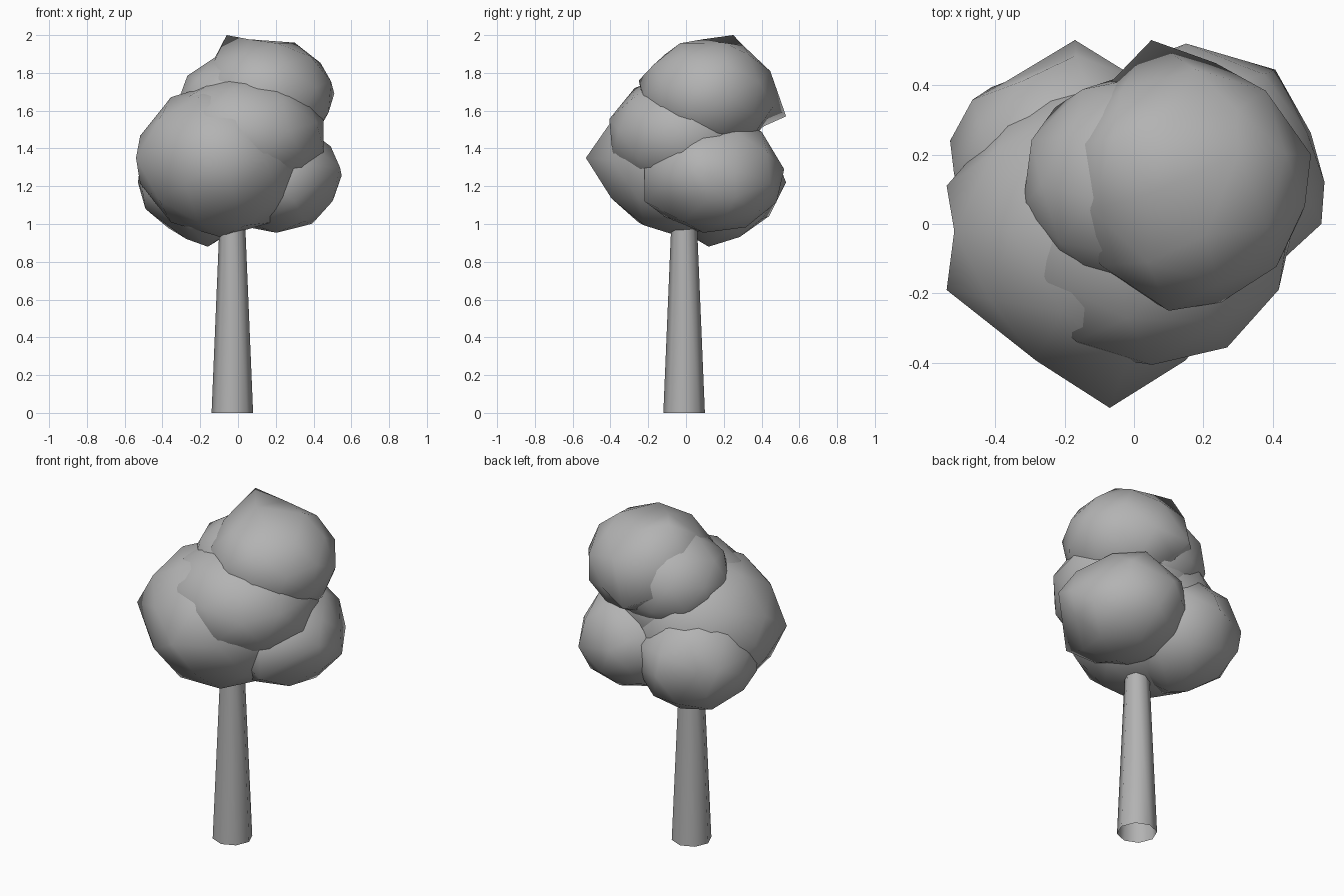
import bpy
import bmesh
import math
from mathutils import Vector, Matrix, Euler

cube = bpy.data.objects.get("Cube")
if cube:
    bpy.data.objects.remove(cube)

# One grey for the whole tree
grey = bpy.data.materials.new("plain grey")
grey.use_nodes = True
colour = (0.45, 0.45, 0.45, 1)
grey.diffuse_color = colour
grey.node_tree.nodes["Principled BSDF"].inputs["Base Color"].default_value = colour


def finish(name, bm):
    mesh = bpy.data.meshes.new(name)
    for face in bm.faces:
        face.smooth = True
    bm.to_mesh(mesh)
    bm.free()
    mesh.materials.append(grey)
    obj = bpy.data.objects.new(name, mesh)
    bpy.context.collection.objects.link(obj)


def clump(name, centre, radii, turn=(0, 0, 0), spikes=()):
    """Squashed low-poly ball whose nearest corners are pulled out to the spikes."""
    bm = bmesh.new()
    bmesh.ops.create_icosphere(bm, subdivisions=2, radius=1)
    rotation = Euler([math.radians(a) for a in turn]).to_matrix().to_4x4()
    bm.transform(Matrix.Translation(centre) @ Matrix.Diagonal((*radii, 1)) @ rotation)
    for spike in spikes:
        target = Vector(spike)
        min(bm.verts, key=lambda v: (v.co - target).length).co = target
    finish(name, bm)


# Tapered trunk, open at the bottom
bm = bmesh.new()
bmesh.ops.create_cone(bm, cap_ends=False, segments=8, radius1=0.11,
                      radius2=0.068, depth=1.0)
bm.transform(Matrix.Translation((-0.03, -0.01, 0.5)))
finish("trunk", bm)

# Overlapping clumps of leaves
clump("front_leaves", (-0.09, -0.02, 1.34), (0.45, 0.44, 0.41), (90, 0, 0),
      [(-0.07, -0.53, 1.35), (-0.54, -0.19, 1.35), (-0.54, 0.11, 1.35)])
clump("middle_leaves", (0.04, -0.01, 1.47), (0.43, 0.41, 0.33), (20, 10, 15),
      [(-0.39, 0.06, 1.6)])
clump("left_leaves", (0.2, 0.15, 1.25), (0.35, 0.37, 0.3), (10, 25, 0),
      [(0.54, 0.0, 1.3), (0.5, 0.1, 1.12), (0.5, 0.26, 1.3), (0.15, 0.52, 1.29),
       (0.25, 0.4, 1.49), (0.3, -0.22, 1.12), (0.3, -0.22, 1.32)])
clump("back_leaves", (-0.19, 0.16, 1.22), (0.34, 0.35, 0.31), (0, 15, 20),
      [(-0.53, 0.24, 1.22), (-0.17, 0.53, 1.22), (-0.16, 0.12, 0.88),
       (-0.37, 0.41, 1.25), (-0.49, 0.15, 1.08)])
clump("upper_leaves", (0.02, 0.12, 1.62), (0.35, 0.32, 0.29), (15, 0, 30))
clump("top_leaves", (0.15, 0.12, 1.68), (0.36, 0.36, 0.31), (25, 10, 0),
      [(0.3, 0.2, 1.96), (0.51, 0.2, 1.69), (-0.06, 0.25, 2.0),
       (0.05, 0.53, 1.57), (0.1, -0.25, 1.76)])
